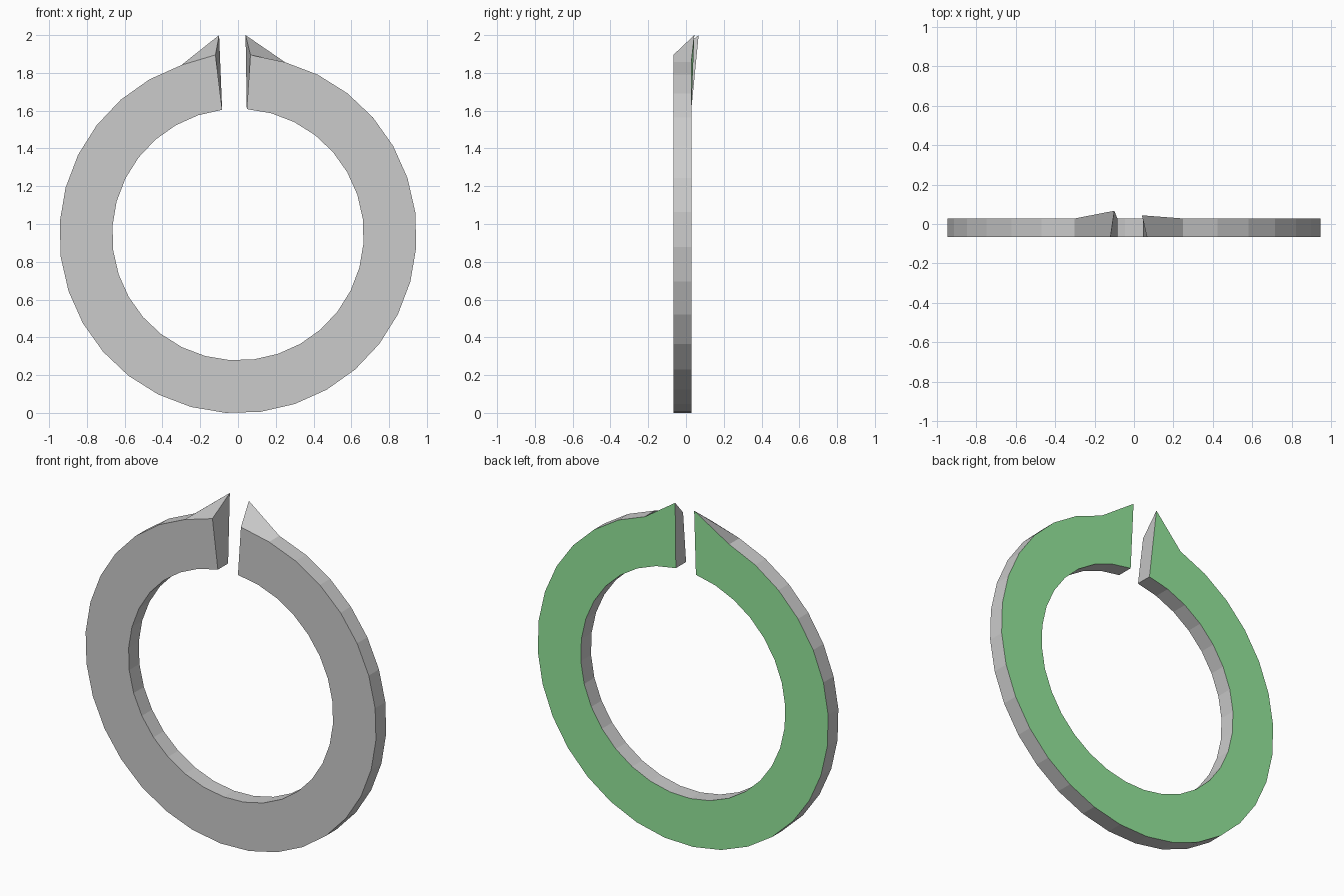
import bpy, bmesh, math

if "Cube" in bpy.data.objects:
    bpy.data.objects.remove(bpy.data.objects["Cube"])

SIDES = 32
STEP = 2 * math.pi / SIDES
START = math.radians(86)          # right side of the gap, going clockwise
R_OUT, R_IN, CZ = 0.946, 0.666, 0.944
Y_FRONT, Y_BACK = -0.067, 0.028


def arc(bm, radius, y):
    """Open ring of vertices with one segment missing at the top."""
    return [bm.verts.new((radius * math.cos(START - i * STEP), y,
                          CZ + radius * math.sin(START - i * STEP)))
            for i in range(SIDES)]


bm = bmesh.new()
front_out = arc(bm, R_OUT, Y_FRONT)
front_in = arc(bm, R_IN, Y_FRONT)
back_out = arc(bm, R_OUT, Y_BACK)
back_in = arc(bm, R_IN, Y_BACK)

# Front ends of the gap, and the raised pointed tips at the back
front_out[0].co.z = front_out[-1].co.z = 1.895
back_out[0].co = (0.04, 0.044, 2.0)
back_out[-1].co = (-0.10, 0.067, 2.0)

# Flat C-shaped front and back
bm.faces.new(front_out + front_in[::-1])
back_face = bm.faces.new(back_in + back_out[::-1])
back_face.material_index = 1

# Outer and inner walls
for i in range(SIDES - 1):
    bm.faces.new((front_out[i], back_out[i], back_out[i + 1], front_out[i + 1]))
    bm.faces.new((front_in[i], front_in[i + 1], back_in[i + 1], back_in[i]))

# End walls of the gap
for e in (0, -1):
    bm.faces.new((front_out[e], front_in[e], back_in[e], back_out[e]))

bmesh.ops.recalc_face_normals(bm, faces=bm.faces)
mesh = bpy.data.meshes.new("split_ring")
bm.to_mesh(mesh)
bm.free()

# Grey body, green back
for name, color in (("grey", (0.8, 0.8, 0.8, 1)), ("green", (0.3, 0.8, 0.33, 1))):
    mat = bpy.data.materials.new(name)
    mat.diffuse_color = color
    mat.use_nodes = True
    mat.node_tree.nodes["Principled BSDF"].inputs["Base Color"].default_value = mat.diffuse_color
    mesh.materials.append(mat)

ring = bpy.data.objects.new("split_ring", mesh)
bpy.context.collection.objects.link(ring)
